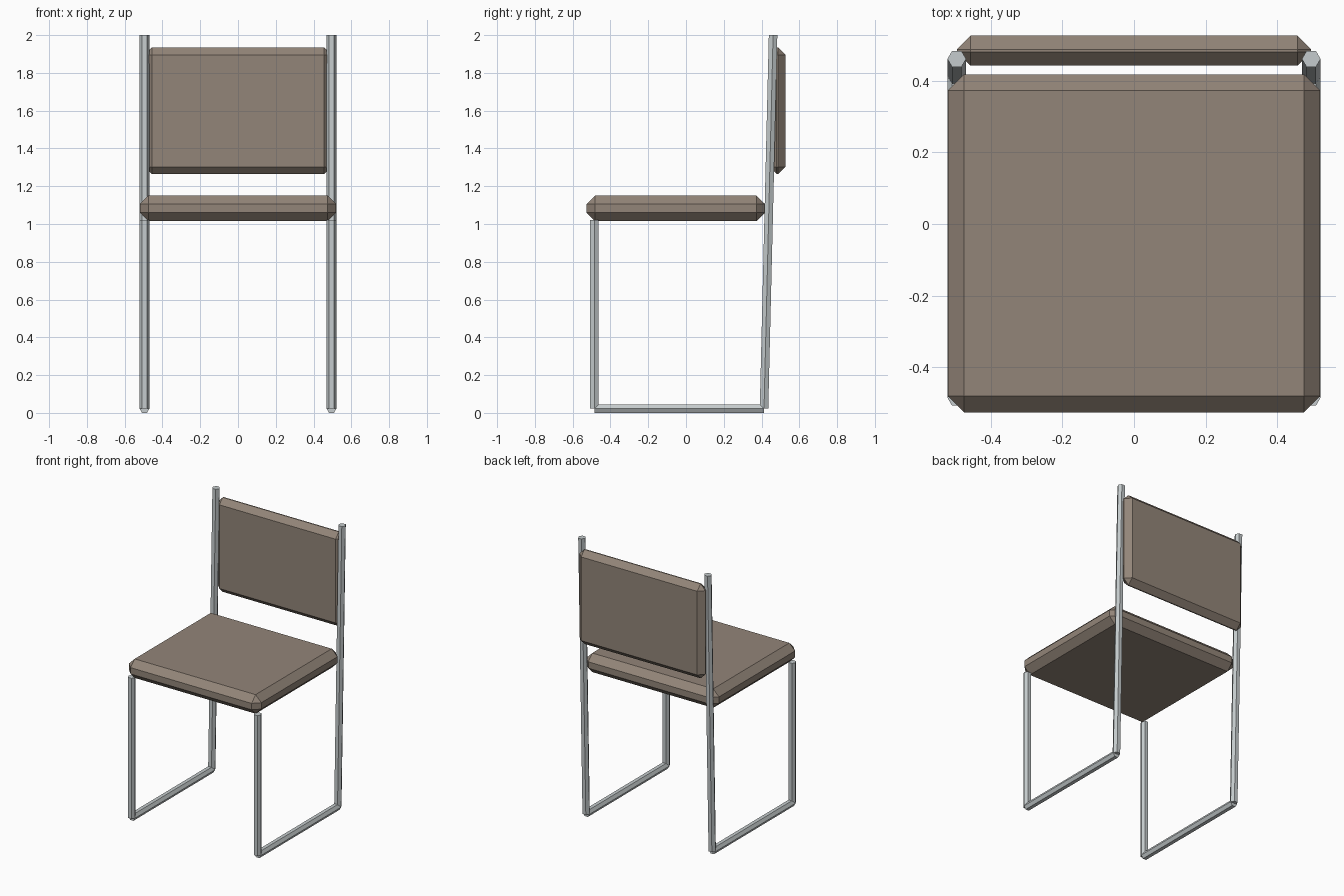
import bpy, bmesh, math
from mathutils import Vector

if "Cube" in bpy.data.objects:
    bpy.data.objects.remove(bpy.data.objects["Cube"])


def material(name, rgb):
    m = bpy.data.materials.new(name)
    m.diffuse_color = (*rgb, 1)
    m.use_nodes = True
    m.node_tree.nodes["Principled BSDF"].inputs["Base Color"].default_value = m.diffuse_color
    return m


metal = material("pale steel", (0.56, 0.60, 0.61))
leather = material("taupe upholstery", (0.29, 0.235, 0.19))


def add_object(name, bm, mat):
    bmesh.ops.recalc_face_normals(bm, faces=bm.faces[:])
    mesh = bpy.data.meshes.new(name)
    bm.to_mesh(mesh)
    bm.free()
    mesh.materials.append(mat)
    ob = bpy.data.objects.new(name, mesh)
    bpy.context.collection.objects.link(ob)
    return ob


# Six-sided rod whose corner points lie along x; v is the other ring axis
def rod(name, start, end, v, r=0.026):
    bm = bmesh.new()
    rings = []
    for p in (start, end):
        rings.append([bm.verts.new(Vector(p) + Vector((r, 0, 0)) * math.cos(i * math.pi / 3)
                                   + Vector(v) * r * math.sin(i * math.pi / 3))
                      for i in range(6)])
    for i in range(6):
        j = (i + 1) % 6
        bm.faces.new((rings[0][i], rings[0][j], rings[1][j], rings[1][i]))
    bm.faces.new(rings[0])
    bm.faces.new(rings[1])
    return add_object(name, bm, metal)


# Cushion: box with one flat chamfer on every edge
def cushion(name, lo, hi, chamfer):
    lo, hi = Vector(lo), Vector(hi)
    bm = bmesh.new()
    bmesh.ops.create_cube(bm, size=1)
    for vert in bm.verts:
        vert.co = Vector([(lo[k] + hi[k]) / 2 + vert.co[k] * (hi[k] - lo[k]) for k in range(3)])
    bmesh.ops.bevel(bm, geom=bm.edges[:], offset=chamfer, segments=1,
                    affect='EDGES', offset_type='OFFSET')
    return add_object(name, bm, leather)


cushion("seat", (-0.52, -0.526, 1.015), (0.52, 0.418, 1.15), 0.045)
cushion("backrest", (-0.494, 0.442, 1.264), (0.494, 0.526, 1.934), 0.038)

# Sled frame on each side
for side, x in (("left", -0.495), ("right", 0.495)):
    rod(side + "_front_leg", (x, -0.485, 0.0225), (x, -0.485, 1.02), (0, 1, 0))
    rod(side + "_floor_bar", (x, -0.485, 0.0225), (x, 0.413, 0.0225), (0, 0, 1))
    rod(side + "_back_post", (x, 0.413, 0.0225), (x, 0.461, 2.0), (0, 1, 0))
